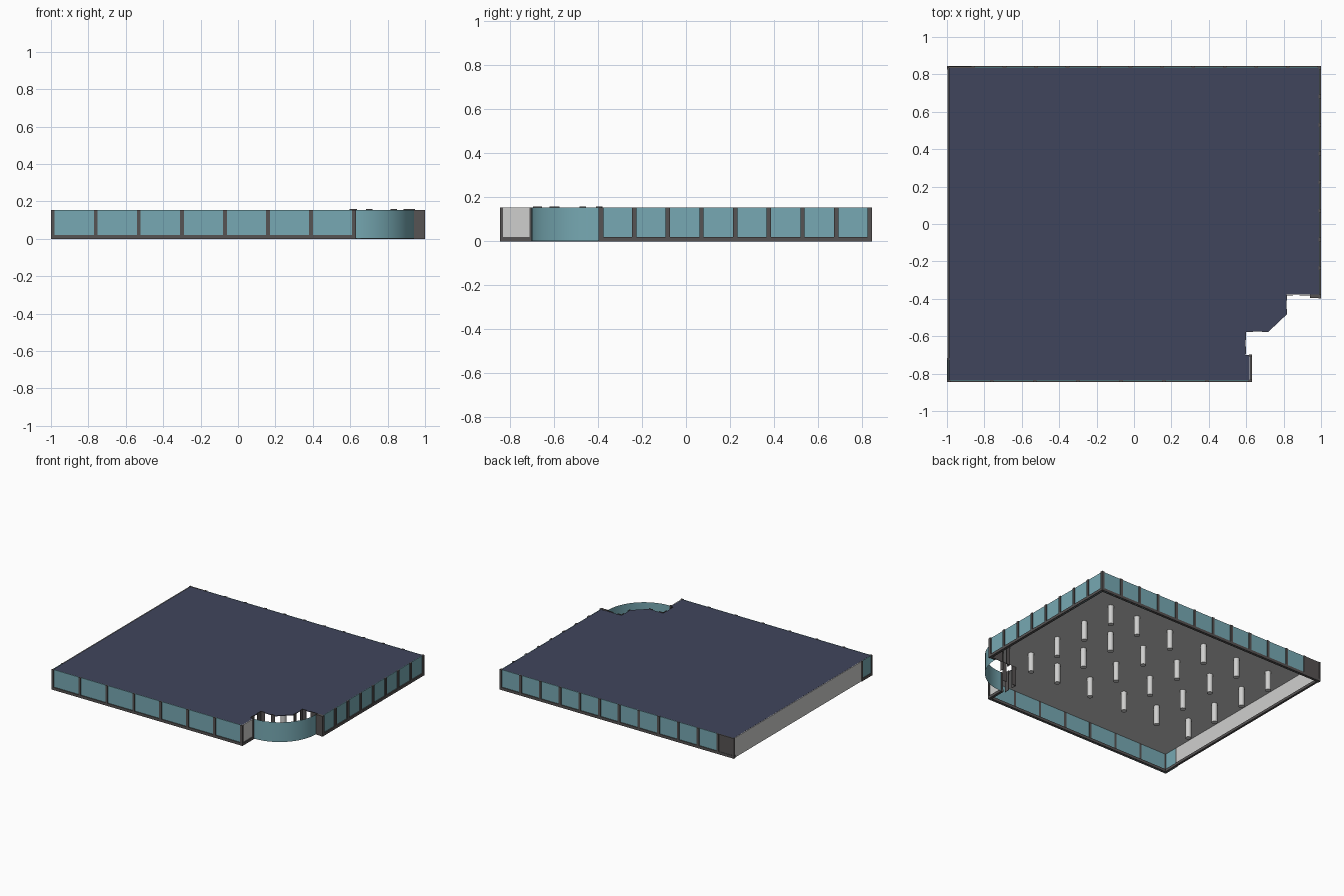
import bpy, bmesh, math

if "Cube" in bpy.data.objects:
    bpy.data.objects.remove(bpy.data.objects["Cube"])

def mat(name, rgb):
    lin = [((c / 255 + 0.055) / 1.055) ** 2.4 if c > 10 else c / 255 / 12.92 for c in rgb]
    m = bpy.data.materials.new(name)
    m.diffuse_color = (*lin, 1)
    m.use_nodes = True
    m.node_tree.nodes["Principled BSDF"].inputs["Base Color"].default_value = m.diffuse_color
    return m

NAVY = mat("navy roof", (64, 69, 92))
GLASS = mat("teal glass", (119, 169, 179))
FRAME = mat("dark frame", (86, 83, 83))
LIGHT = mat("light grey", (207, 207, 206))
H = 0.155

def finish(name, bm, *mats):
    bmesh.ops.recalc_face_normals(bm, faces=bm.faces)
    me = bpy.data.meshes.new(name)
    bm.to_mesh(me)
    bm.free()
    ob = bpy.data.objects.new(name, me)
    bpy.context.collection.objects.link(ob)
    for m in mats:
        me.materials.append(m)
    return ob

def add_box(bm, lo, hi):
    vs = bmesh.ops.create_cube(bm, size=1)["verts"]
    for v in vs:
        for i in range(3):
            v.co[i] = lo[i] if v.co[i] < 0 else hi[i]

def boxes(name, m, items):
    bm = bmesh.new()
    for lo, hi in items:
        add_box(bm, lo, hi)
    return finish(name, bm, m)

def spread(a, b, n):
    return [a + (b - a) * i / n for i in range(n + 1)]

# roof slab: navy on top, light grey beneath, with the entrance corner cut out
outline = [(-0.99, -0.835), (0.62, -0.835), (0.62, -0.70), (0.597, -0.70), (0.597, -0.575),
           (0.72, -0.575), (0.815, -0.485), (0.815, -0.378), (0.99, -0.378),
           (0.99, 0.835), (-0.99, 0.835)]
bm = bmesh.new()
face = bm.faces.new([bm.verts.new((x, y, 0.149)) for x, y in outline])
ext = bmesh.ops.extrude_face_region(bm, geom=[face])
for v in ext["geom"]:
    if isinstance(v, bmesh.types.BMVert):
        v.co.z = 0.153
bmesh.ops.recalc_face_normals(bm, faces=bm.faces)
for f in bm.faces:
    f.material_index = 1 if f.normal.z < -0.5 else 0
finish("roof_slab", bm, NAVY, LIGHT)

# glass walls
boxes("front_glass", GLASS, [((-0.99, -0.839, 0.0), (0.62, -0.835, 0.154))])
boxes("right_glass", GLASS, [((0.988, -0.38, 0.0), (0.992, 0.835, 0.154))])
boxes("back_glass", GLASS, [((-0.86, 0.835, 0.0), (0.99, 0.839, 0.154))])
boxes("left_glass", GLASS, [((-0.996, -0.835, 0.0), (-0.992, -0.72, 0.154))])

# solid wall panels
boxes("left_solid_wall", LIGHT, [((-0.997, -0.72, 0.002), (-0.992, 0.83, 0.154))])
boxes("entrance_side_wall", LIGHT, [((0.618, -0.835, 0.02), (0.624, -0.70, 0.154))])
boxes("back_corner_panel", FRAME, [((-0.99, 0.834, 0.0), (-0.855, 0.842, 0.154))])

# rails along the bottom
boxes("bottom_rails", FRAME, [
    ((-1.0, -0.845, 0), (0.63, -0.825, 0.021)),
    ((0.98, -0.39, 0), (1.0, 0.845, 0.021)),
    ((-1.0, 0.825, 0), (1.0, 0.845, 0.021)),
    ((-0.993, -0.72, 0), (-0.978, 0.83, 0.021)),
    ((-1.0, -0.845, 0), (-0.98, -0.72, 0.021)),
    ((0.61, -0.84, 0), (0.63, -0.70, 0.021))])

# upright mullions on each glazed side
w = 0.01
boxes("front_mullions", FRAME, [((x - w, -0.845, 0), (x + w, -0.834, H))
                                for x in spread(-0.99, 0.62, 7)])
boxes("right_mullions", FRAME, [((0.987, y - w, 0), (1.0, y + w, H))
                                for y in spread(-0.388, 0.835, 8)])
boxes("back_mullions", FRAME, [((x - w, 0.834, 0), (x + w, 0.845, H))
                               for x in spread(-0.86, 0.99, 11)])
boxes("corner_posts", FRAME, [
    ((-1.0, 0.833, 0), (-0.988, 0.845, H)),
    ((-1.0, -0.845, 0), (-0.988, -0.833, H)),
    ((-1.0, -0.728, 0), (-0.99, -0.716, H)),
    ((0.616, -0.712, 0), (0.63, -0.698, H)),
    ((0.616, -0.845, 0), (0.63, -0.831, H)),
    ((0.942, -0.395, 0), (1.0, -0.376, H))])

# curved entrance glass: a thin quarter cylinder bulging outward
bm = bmesh.new()
rows = []
for i in range(25):
    a = -math.pi / 2 * (1 - i / 24)
    x, y = 0.63 + 0.312 * math.cos(a), -0.39 + 0.312 * math.sin(a)
    rows.append((bm.verts.new((x, y, 0.002)), bm.verts.new((x, y, 0.154))))
for (a, b), (c, d) in zip(rows, rows[1:]):
    bm.faces.new((a, c, d, b)).smooth = True
ob = finish("curved_entrance_glass", bm, GLASS)
if ob.data.polygons[12].normal.x < 0:
    ob.data.flip_normals()

# thin dark door panels standing along the edge of the roof cut-out
s = 0.003
boxes("entrance_panels", FRAME, [
    ((0.597, -0.695, 0), (0.597 + s, -0.655, 0.158)),
    ((0.597, -0.62, 0), (0.597 + s, -0.575, 0.158)),
    ((0.597, -0.575 - s, 0), (0.635, -0.575, 0.158)),
    ((0.685, -0.575 - s, 0), (0.72, -0.575, 0.158)),
    ((0.815, -0.485, 0), (0.815 + s, -0.455, 0.158)),
    ((0.815, -0.41, 0), (0.815 + s, -0.38, 0.158)),
    ((0.815, -0.38 - s, 0), (0.85, -0.38, 0.158)),
    ((0.885, -0.38 - s, 0), (0.945, -0.38, 0.158))])

# round columns in a grid
bm = bmesh.new()
for x in (0.64, 0.40, 0.10, -0.21, -0.51, -0.80):
    for y in (0.51, 0.22, -0.075, -0.36):
        vs = bmesh.ops.create_cone(bm, cap_ends=True, segments=16, radius1=0.021,
                                   radius2=0.021, depth=0.149)["verts"]
        bmesh.ops.translate(bm, verts=vs, vec=(x, y, 0.0745))
for f in bm.faces:
    f.smooth = len(f.verts) == 4
for e in bm.edges:
    e.smooth = all(f.smooth for f in e.link_faces)
finish("columns", bm, LIGHT)
